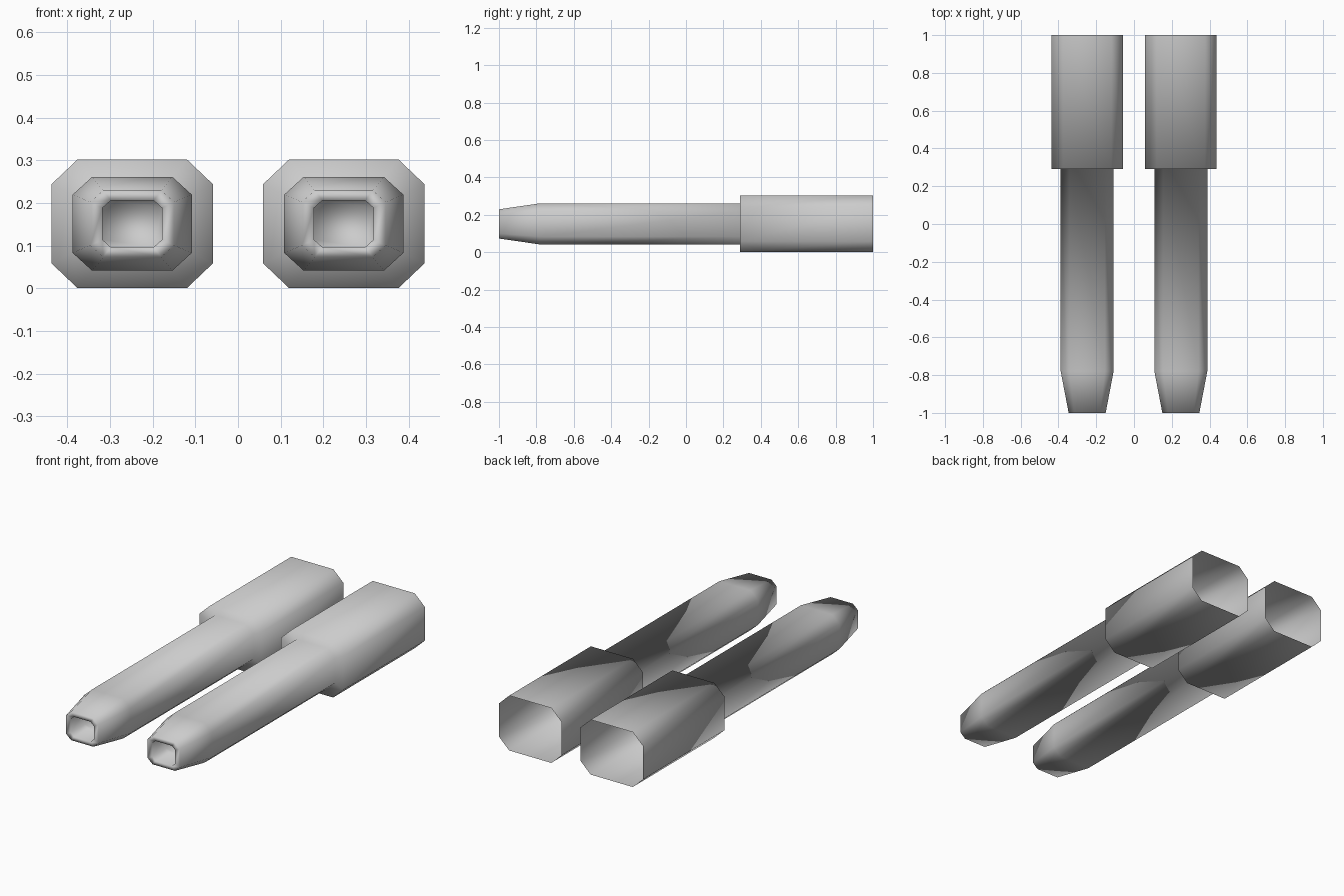
import bpy
import bmesh

if "Cube" in bpy.data.objects:
    bpy.data.objects.remove(bpy.data.objects["Cube"])

CX, CZ = 0.248, 0.151

# Cross-sections from the bore floor, out over the muzzle, to the open rear:
# (y, half width, half height, corner cut x, corner cut z)
SECTIONS = [
    (-0.88, 0.070, 0.055, 0.020, 0.018),
    (-1.00, 0.070, 0.055, 0.020, 0.018),
    (-1.00, 0.098, 0.078, 0.030, 0.027),
    (-0.78, 0.140, 0.110, 0.046, 0.042),
    (0.29, 0.140, 0.110, 0.046, 0.042),
    (0.29, 0.189, 0.151, 0.061, 0.058),
    (1.00, 0.189, 0.151, 0.061, 0.058),
]


def octagon(bm, cx, y, w, h, cu, cv):
    """Chamfered rectangle, counter-clockwise seen from the front."""
    pts = [(w, -h + cv), (w, h - cv), (w - cu, h), (-w + cu, h),
           (-w, h - cv), (-w, -h + cv), (-w + cu, -h), (w - cu, -h)]
    return [bm.verts.new((cx + u, y, CZ + v)) for u, v in pts]


def make_barrel(name, cx):
    bm = bmesh.new()
    rings = [octagon(bm, cx, *s) for s in SECTIONS]
    # bore floor
    bm.faces.new(rings[0])
    # walls between sections
    for a, b in zip(rings, rings[1:]):
        for i in range(8):
            j = (i + 1) % 8
            bm.faces.new((a[i], b[i], b[j], a[j]))
    for f in bm.faces:
        f.smooth = True
    mesh = bpy.data.meshes.new(name)
    bm.to_mesh(mesh)
    bm.free()
    bpy.context.collection.objects.link(bpy.data.objects.new(name, mesh))


# Pair of stepped barrels with hollow rear sleeves
for name, side in (("left_barrel", -1), ("right_barrel", 1)):
    make_barrel(name, side * CX)
